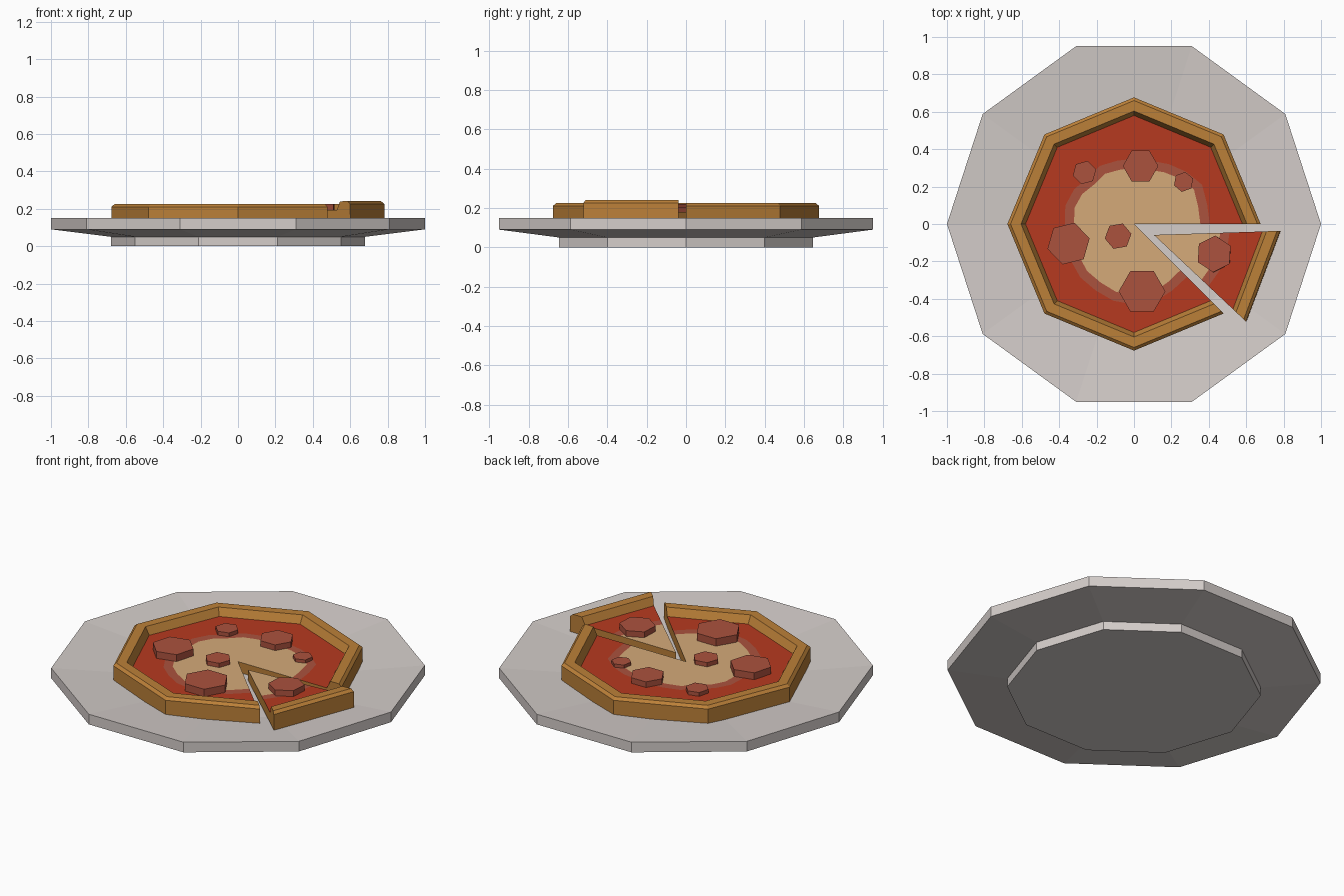
import bpy, bmesh, math
from mathutils import Matrix

if "Cube" in bpy.data.objects:
    bpy.data.objects.remove(bpy.data.objects["Cube"])


def material(name, rgb):
    m = bpy.data.materials.new(name)
    m.diffuse_color = (*rgb, 1)
    m.use_nodes = True
    m.node_tree.nodes["Principled BSDF"].inputs["Base Color"].default_value = m.diffuse_color
    return m


PLATE = material("pale grey", (0.66, 0.61, 0.59))
CRUST = material("crust brown", (0.50, 0.216, 0.04))
SAUCE = material("sauce red", (0.47, 0.042, 0.014))
MEAT = material("sausage red", (0.41, 0.084, 0.048))
CHEESE = material("cheese tan", (0.66, 0.40, 0.19))


def finish(name, bm, mats, matrix=Matrix()):
    bmesh.ops.remove_doubles(bm, verts=bm.verts, dist=1e-5)
    bmesh.ops.recalc_face_normals(bm, faces=bm.faces)
    bm.transform(matrix)
    me = bpy.data.meshes.new(name)
    bm.to_mesh(me)
    bm.free()
    for m in mats:
        me.materials.append(m)
    ob = bpy.data.objects.new(name, me)
    bpy.context.collection.objects.link(ob)
    return ob


# Plate: ten-sided turned profile with a shallow dish and a foot
def plate():
    profile = [(0.68, 0), (0.68, 0.05), (1, 0.09), (1, 0.15), (0.6, 0.118)]
    bm = bmesh.new()
    rings = [[bm.verts.new((r * math.cos(i * math.tau / 10), r * math.sin(i * math.tau / 10), z))
              for i in range(10)] for r, z in profile]
    for a, b in zip(rings, rings[1:]):
        for i in range(10):
            j = (i + 1) % 10
            bm.faces.new((a[i], a[j], b[j], b[i]))
    bm.faces.new(rings[0])
    bm.faces.new(rings[-1])
    finish("plate", bm, [PLATE])


# Pizza sector: octagonal rim, irregular cheese patch, closed cut sides
SPREAD = [.355, .355, .37, .345, .32, .30, .30, .30, .31, .30, .32, .33,
          .32, .33, .34, .355, .36, .375, .38, .38, .36, .35, .35, .35]
TOP = 0.18
BASE = 0.118


def pizza(name, start, count, matrix):
    bm = bmesh.new()
    sections = []
    for k in range(start, start + count + 1):
        a = math.radians(15 * k)
        f = math.cos(math.pi / 8) / math.cos(math.radians((15 * k) % 45 - 22.5))
        s = SPREAD[k % 24]
        prof = [(0, TOP), (s, TOP), (s + 0.05, TOP), (0.58 * f, TOP), (0.604 * f, 0.225),
                (0.66 * f, 0.225), (0.677 * f, 0.21), (0.677 * f, BASE), (0, BASE)]
        sections.append([bm.verts.new((r * math.cos(a), r * math.sin(a), z)) for r, z in prof])
    colours = [1, 3, 2, 0, 0, 0, 0, 0]
    for p, q in zip(sections, sections[1:]):
        for i, c in enumerate(colours):
            bm.faces.new((p[i], q[i], q[i + 1], p[i + 1])).material_index = c
    bm.faces.new(sections[0])
    bm.faces.new(sections[-1])
    finish(name, bm, [CRUST, CHEESE, SAUCE, MEAT], matrix)


# Topping: hexagonal disc, thicker when larger
def topping(name, x, y, r, turn, matrix=Matrix()):
    h = 0.35 * r + 0.01
    bm = bmesh.new()
    bmesh.ops.create_cone(bm, cap_ends=True, segments=6, radius1=r, radius2=r, depth=h,
                          matrix=Matrix.Translation((x, y, TOP - 0.01 + h / 2))
                          @ Matrix.Rotation(math.radians(turn + 30), 4, 'Z'))
    finish(name, bm, [MEAT], matrix)


plate()
pizza("pizza_main", 0, 21, Matrix())

# Slice pulled outward, slightly turned and tipped up at the rim
axis = (math.sin(math.radians(-22.5)), -math.cos(math.radians(-22.5)), 0)
moved = (Matrix.Translation((0.11, -0.06, 0.002)) @ Matrix.Rotation(math.radians(1.3), 4, axis)
         @ Matrix.Rotation(math.radians(1.8), 4, 'Z'))
pizza("pizza_slice", 21, 3, moved)

for n, (x, y, r, t) in enumerate([(0.035, 0.31, 0.095, 0), (-0.265, 0.275, 0.064, 15),
                                  (0.265, 0.225, 0.054, 20), (-0.35, -0.105, 0.116, 14),
                                  (-0.085, -0.065, 0.072, 10), (0.043, -0.36, 0.125, 0)]):
    topping(f"topping_{n + 1}", x, y, r, t)
topping("topping_slice", 0.32, -0.112, 0.098, 25, moved)
